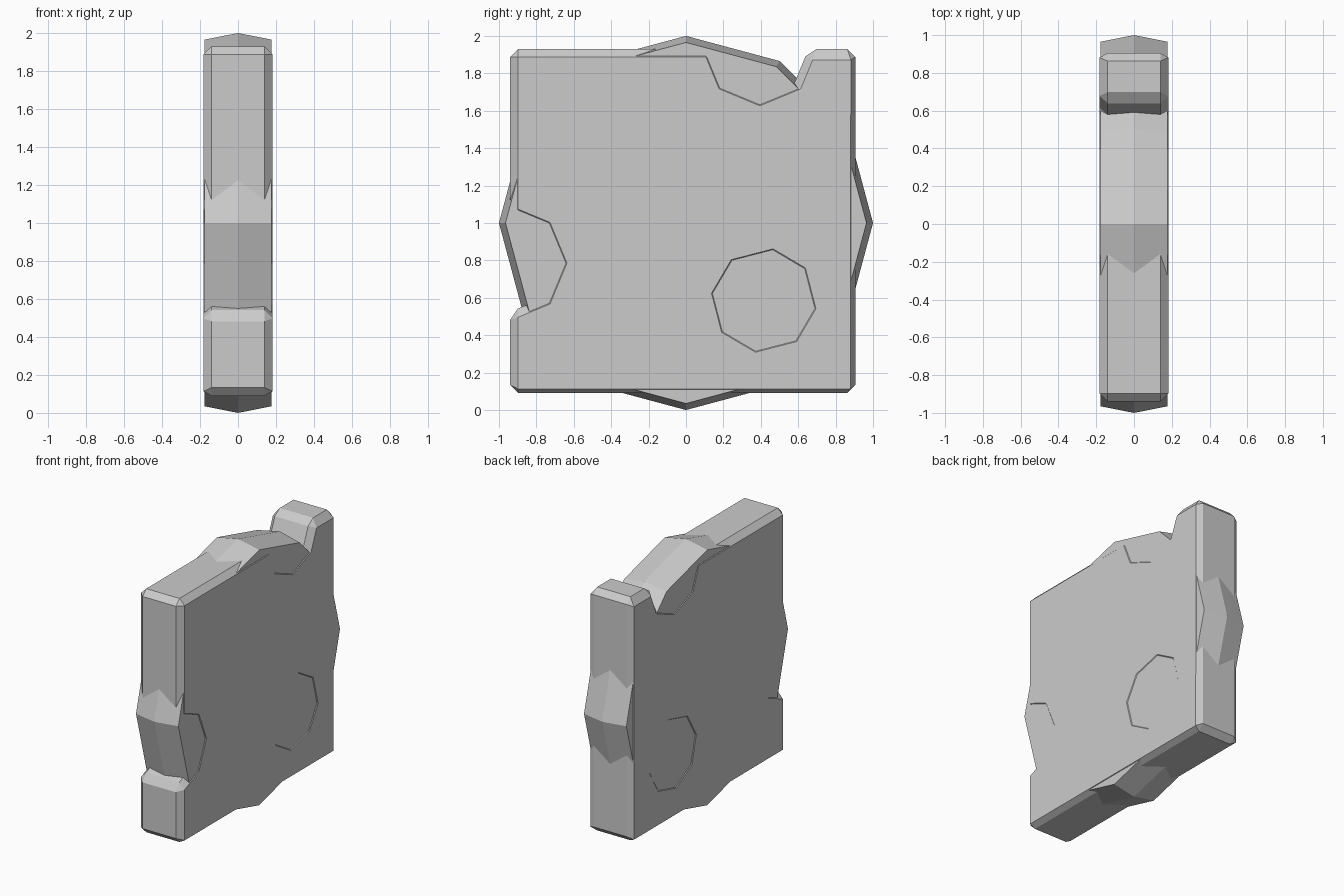
import bpy, bmesh
from math import sin, cos, radians, tau

if "Cube" in bpy.data.objects:
    bpy.data.objects.remove(bpy.data.objects["Cube"])

grey = bpy.data.materials.new("plain grey")
grey.use_nodes = True
colour = (0.6, 0.6, 0.6, 1)
grey.diffuse_color = colour
grey.node_tree.nodes["Principled BSDF"].inputs["Base Color"].default_value = colour


def add_object(name, bm):
    bmesh.ops.recalc_face_normals(bm, faces=bm.faces)
    mesh = bpy.data.meshes.new(name)
    bm.to_mesh(mesh)
    bm.free()
    mesh.materials.append(grey)
    obj = bpy.data.objects.new(name, mesh)
    bpy.context.collection.objects.link(obj)
    return obj


def turned(name, sides, stations, y, z, turn=0):
    """Solid along x, with a regular polygon of the given radius at each station."""
    bm = bmesh.new()
    rings = []
    for x, r in stations:
        angles = [radians(turn) + tau * i / sides for i in range(sides)]
        rings.append([bm.verts.new((x, y + r * cos(a), z + r * sin(a))) for a in angles])
    for a, b in zip(rings, rings[1:]):
        for i in range(sides):
            j = (i + 1) % sides
            bm.faces.new((a[i], a[j], b[j], b[i]))
    bm.faces.new(rings[0])
    bm.faces.new(rings[-1])
    return add_object(name, bm)


# Twelve-sided wheel with a ridged rim
turned("wheel", 12, [(-0.177, 0.965), (0, 1), (0.177, 0.965)], 0, 1)

# Square slab around the wheel
bm = bmesh.new()
bmesh.ops.create_cube(bm, size=1)
bmesh.ops.scale(bm, vec=(0.364, 1.845, 1.84), verts=bm.verts)
bmesh.ops.translate(bm, vec=(0, -0.0175, 1.01), verts=bm.verts)
slab = add_object("slab", bm)

# Octagonal openings: top notch, front notch and through hole
openings = [("top_notch", 0.395, 1.935, 0.262, 0),
            ("front_notch", -0.945, 0.785, 0.262, 0),
            ("side_hole", 0.415, 0.585, 0.235, -8)]
for name, y, z, r, turn in openings:
    cutter = turned(name + "_cutter", 8, [(-0.4, r), (0.4, r)], y, z, turn)
    cutter.hide_render = True
    cutter.hide_set(True)
    cutter.display_type = 'WIRE'
    cut = slab.modifiers.new(name, 'BOOLEAN')
    cut.operation = 'DIFFERENCE'
    cut.solver = 'EXACT'
    cut.object = cutter

# Chamfer every sharp edge of the slab
bevel = slab.modifiers.new("chamfer", 'BEVEL')
bevel.width = 0.043
bevel.segments = 1
bevel.limit_method = 'ANGLE'
bevel.angle_limit = radians(50)
bevel.use_clamp_overlap = False
